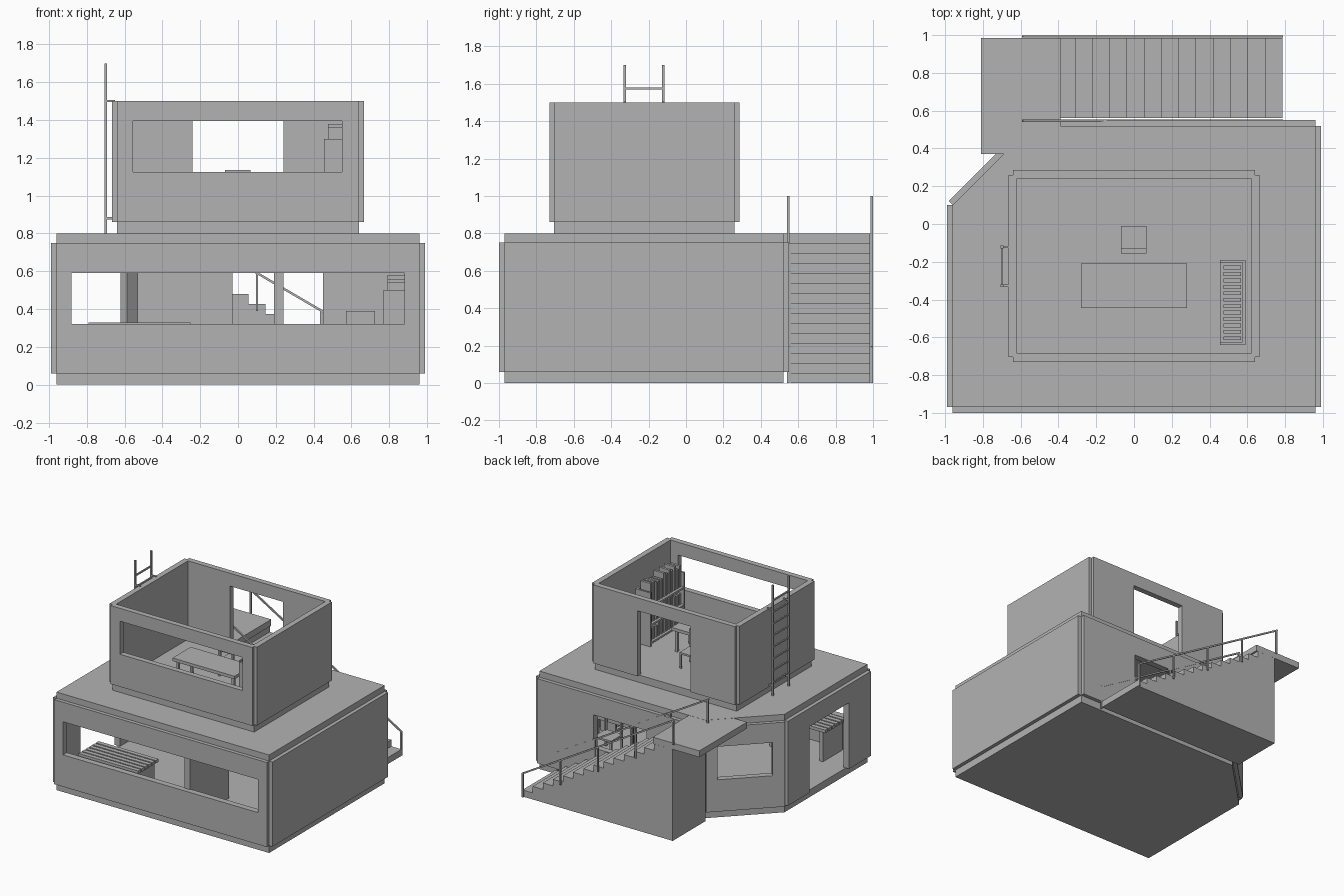
import bpy, bmesh, random
from mathutils import Vector, Matrix

random.seed(4)
cube = bpy.data.objects.get("Cube")
if cube:
    bpy.data.objects.remove(cube)

GREY = (0.45, 0.45, 0.45, 1)
mat = bpy.data.materials.new("plain grey")
mat.use_nodes = True
mat.diffuse_color = GREY
mat.node_tree.nodes["Principled BSDF"].inputs["Base Color"].default_value = GREY


def finish(name, bm):
    bmesh.ops.recalc_face_normals(bm, faces=bm.faces)
    mesh = bpy.data.meshes.new(name)
    bm.to_mesh(mesh)
    bm.free()
    mesh.materials.append(mat)
    obj = bpy.data.objects.new(name, mesh)
    bpy.context.collection.objects.link(obj)
    return obj


def box(bm, x0, x1, y0, y1, z0, z1):
    centre = Vector((x0 + x1, y0 + y1, z0 + z1)) / 2
    size = Matrix.Diagonal((x1 - x0, y1 - y0, z1 - z0, 1))
    bmesh.ops.create_cube(bm, size=1, matrix=Matrix.Translation(centre) @ size)


def bar(bm, a, b, w):
    a, b = Vector(a), Vector(b)
    d = b - a
    turn = d.to_track_quat('X', 'Z').to_matrix().to_4x4()
    bmesh.ops.create_cube(bm, size=1, matrix=Matrix.Translation((a + b) / 2)
                          @ turn @ Matrix.Diagonal((d.length, w, w, 1)))


def boxes(name, *items):
    bm = bmesh.new()
    for item in items:
        box(bm, *item)
    return finish(name, bm)


def prism(name, points, direction):
    bm = bmesh.new()
    face = bm.faces.new([bm.verts.new(p) for p in points])
    new = bmesh.ops.extrude_face_region(bm, geom=[face])["geom"]
    bmesh.ops.translate(bm, vec=direction, verts=[v for v in new if isinstance(v, bmesh.types.BMVert)])
    return finish(name, bm)


def wall(name, start, end, z0, z1, offset, thick, opening=None):
    """Panel standing outside the edge start-end, with one optional opening."""
    start, end = Vector(start), Vector(end)
    along = (end - start).normalized()
    out = Vector((along.y, -along.x))
    length = (end - start).length
    o = opening or (0, 0, 0, 0)
    us = sorted({0, length, o[0], o[1]})
    zs = sorted({z0, z1, o[2], o[3]} - {0})
    bm = bmesh.new()

    def vert(u, z):
        p = start + along * u + out * offset
        return bm.verts.new((p.x, p.y, z))
    for u, u2 in zip(us, us[1:]):
        for z, z2 in zip(zs, zs[1:]):
            if opening and o[0] <= u < o[1] and o[2] <= z < o[3]:
                continue
            bm.faces.new([vert(u, z), vert(u2, z), vert(u2, z2), vert(u, z2)])
    bmesh.ops.remove_doubles(bm, verts=bm.verts, dist=1e-5)
    new = bmesh.ops.extrude_face_region(bm, geom=bm.faces[:])["geom"]
    inward = -out.to_3d() * thick
    bmesh.ops.translate(bm, vec=inward, verts=[v for v in new if isinstance(v, bmesh.types.BMVert)])
    bmesh.ops.recalc_face_normals(bm, faces=bm.faces)
    bmesh.ops.dissolve_limit(bm, angle_limit=0.01, verts=bm.verts, edges=bm.edges)
    finish(name, bm)


def storey(name, plan, z0, z1, offset, thick, openings):
    prism(name + "_floor", [(x, y, z0) for x, y in plan], (0, 0, 0.06))
    for i, start in enumerate(plan):
        wall(f"{name}_wall_{i + 1}", start, plan[(i + 1) % len(plan)],
             z0 + 0.06, z1, offset, thick, openings.get(i))


# Lower storey with a cut-off back corner, and its roof
LOWER = [(-.96, -.97), (.96, -.97), (.96, .52), (-.54, .52), (-.96, .1)]
storey("lower", LOWER, 0, .75, .03, .05, {
    0: (.08, 1.84, .32, .59), 2: (.51, .99, .32, .59),
    3: (.085, .5, .32, .59), 4: (.28, .79, .06, .6)})
prism("lower_roof", [(x, y, .75) for x, y in LOWER], (0, 0, .05))
boxes("partition", (.19, .24, -.96, -.46, .05, .76))

# Open-topped upper storey
UPPER = [(-.64, -.705), (.64, -.705), (.64, .26), (-.64, .26)]
storey("upper", UPPER, .8, 1.5, .025, .045, {
    0: (.085, 1.19, 1.125, 1.395), 2: (.4, .88, .86, 1.395)})

# Outside staircase and landing
RISE, RUN, FOOT = .8 / 15, .0915, .787
profile = [(FOOT, .56, 0)]
for i in range(14):
    x = FOOT - i * RUN
    profile += [(x, .56, (i + 1) * RISE), (max(x - RUN, -.57), .56, (i + 1) * RISE)]
profile[-1] = (-.57, .56, 14 * RISE)
profile.append((-.57, .56, 0))
prism("staircase", profile, (0, .425, 0))
boxes("landing", (-.81, -.39, .37, .985, .747, .799))

# Sloping handrails with posts
for name, y in (("inner_railing", .547), ("outer_railing", .993)):
    bm = bmesh.new()
    bar(bm, (-.59, y, .995), (.785, y, .19), .012)
    for i in range(5):
        x = -.58 + i * .34
        z = .99 - i * .2
        box(bm, x - .006, x + .006, y - .006, y + .006, max(z - .2, 0), z)
    finish(name, bm)

# Ladder on the side of the upper storey
bm = bmesh.new()
for y in (-.327, -.122):
    box(bm, -.706, -.692, y - .007, y + .007, .8, 1.7)
    for z in (.88, 1.5):
        box(bm, -.7, -.65, y - .006, y + .006, z - .006, z + .006)
for i in range(8):
    bar(bm, (-.699, -.327, 1.575 - i * .095), (-.699, -.122, 1.575 - i * .095), .011)
finish("ladder", bm)


# Furniture
def bookshelf(name, x, floor):
    bm = bmesh.new()
    for y in (-.64, -.205):
        box(bm, x, x + .135, y, y + .015, floor, floor + .44)
    box(bm, x + .12, x + .135, -.63, -.2, floor, floor + .44)
    for level in range(3):
        z = floor + .02 + level * .145
        box(bm, x, x + .13, -.63, -.2, z, z + .015)
        for i in range(12):
            y = -.615 + i * .034
            h = random.choice((.16, .18, .2)) if level == 2 else random.uniform(.09, .12)
            box(bm, x + .02, x + .112, y, y + .02, z + .01, z + .01 + h)
    finish(name, bm)


def table(name, x0, x1, y0, y1, floor, top):
    legs = [(x, x + .02, y, y + .02, floor, top - .02)
            for x in (x0 + .02, x1 - .04) for y in (y0 + .02, y1 - .04)]
    boxes(name, (x0, x1, y0, y1, top - .025, top), *legs)


def chair(name, x0, x1, y0, y1, floor, top):
    seat = floor + .13
    legs = [(x, x + .014, y, y + .014, floor, seat)
            for x in (x0, x1 - .014) for y in (y0, y1 - .014)]
    posts = [(x, x + .014, y0, y0 + .02, seat, top - .05) for x in (x0, x1 - .014)]
    boxes(name, (x0, x1, y0, y1, seat - .015, seat),
          (x0, x1, y0, y0 + .025, top - .07, top), *legs, *posts)


bookshelf("upper_bookshelf", .455, .86)
bookshelf("lower_bookshelf", .77, .06)
table("upper_table", -.28, .28, -.445, -.21, .86, 1.06)
chair("upper_chair", -.07, .065, -.155, -.01, .86, 1.135)
chair("lower_chair", .57, .725, 0, .15, .06, .39)
table("lower_table", .5, .9, -.13, -.03, .06, .26)

# Slatted bench below the front window
slats = [(-.79, -.25, -.93 + i * .045, -.895 + i * .045, .305, .33) for i in range(6)]
boxes("slatted_bench", *slats, (-.76, -.73, -.93, -.68, .06, .31), (-.31, -.28, -.93, -.68, .06, .31))
